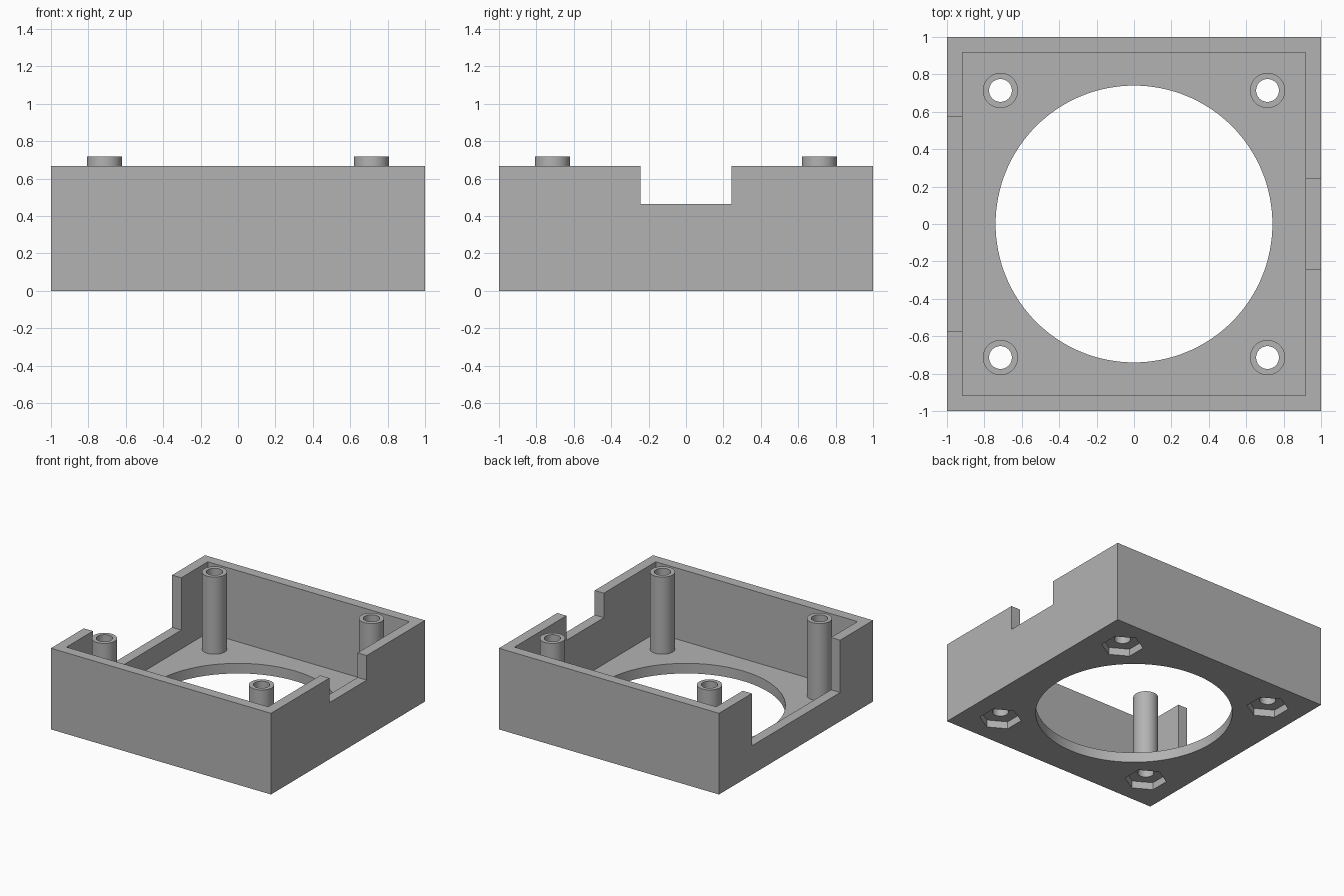
import bpy
import math

if "Cube" in bpy.data.objects:
    bpy.data.objects.remove(bpy.data.objects["Cube"], do_unlink=True)

HEIGHT = 0.667
WALL = 0.083
POST = 0.714      # post distance from the centre lines
POST_TOP = 0.717
POCKET = 0.06     # nut pocket depth

grey = bpy.data.materials.new("plain_grey")
grey.use_nodes = True
colour = (0.45, 0.45, 0.45, 1)
grey.diffuse_color = colour
grey.node_tree.nodes["Principled BSDF"].inputs["Base Color"].default_value = colour


def box(name, low, high):
    centre = [(a + b) / 2 for a, b in zip(low, high)]
    bpy.ops.mesh.primitive_cube_add(size=1, location=centre)
    obj = bpy.context.object
    obj.name = name
    obj.scale = [b - a for a, b in zip(low, high)]
    bpy.ops.object.transform_apply(location=True, rotation=True, scale=True)
    return obj


def prism(name, radius, z0, z1, x=0, y=0, sides=48, turn=0):
    bpy.ops.mesh.primitive_cylinder_add(
        vertices=sides, radius=radius, depth=z1 - z0,
        location=(x, y, (z0 + z1) / 2), rotation=(0, 0, turn))
    obj = bpy.context.object
    obj.name = name
    bpy.ops.object.transform_apply(location=True, rotation=True, scale=True)
    return obj


def combine(target, tool, operation):
    tool.hide_render = True
    mod = target.modifiers.new(operation.lower(), "BOOLEAN")
    mod.object = tool
    mod.operation = operation
    mod.solver = "EXACT"
    bpy.context.view_layer.objects.active = target
    bpy.ops.object.modifier_apply(modifier=mod.name)
    bpy.data.objects.remove(tool, do_unlink=True)


# Open tray with thin walls
tray = box("fan_housing", (-1, -1, 0), (1, 1, HEIGHT))
inner = 1 - WALL
combine(tray, box("cavity", (-inner, -inner, WALL), (inner, inner, 1)), "DIFFERENCE")

# Narrow notch in the left wall, wide deep notch in the right wall
combine(tray, box("narrow_notch", (0.8, -0.243, 0.465), (1.2, 0.243, 1)), "DIFFERENCE")
combine(tray, box("wide_notch", (-1.2, -0.573, 0.237), (-0.8, 0.573, 1)), "DIFFERENCE")

# Large round opening in the floor
combine(tray, prism("opening", 0.74, -0.2, 0.2, sides=128), "DIFFERENCE")

# Hollow screw posts with hexagonal nut pockets underneath
for x in (-POST, POST):
    for y in (-POST, POST):
        combine(tray, prism("post", 0.094, 0.07, POST_TOP, x, y), "UNION")
        combine(tray, prism("screw_hole", 0.061, -0.2, 1, x, y), "DIFFERENCE")
        # Pocket corners point along y
        combine(tray, prism("nut_pocket", 0.158, -0.2, POCKET, x, y, 6), "DIFFERENCE")

tray.data.materials.clear()
tray.data.materials.append(grey)
for face in tray.data.polygons:
    face.material_index = 0
bpy.ops.object.select_all(action="DESELECT")
tray.select_set(True)
bpy.context.view_layer.objects.active = tray
bpy.ops.object.shade_smooth_by_angle(angle=math.radians(30))
